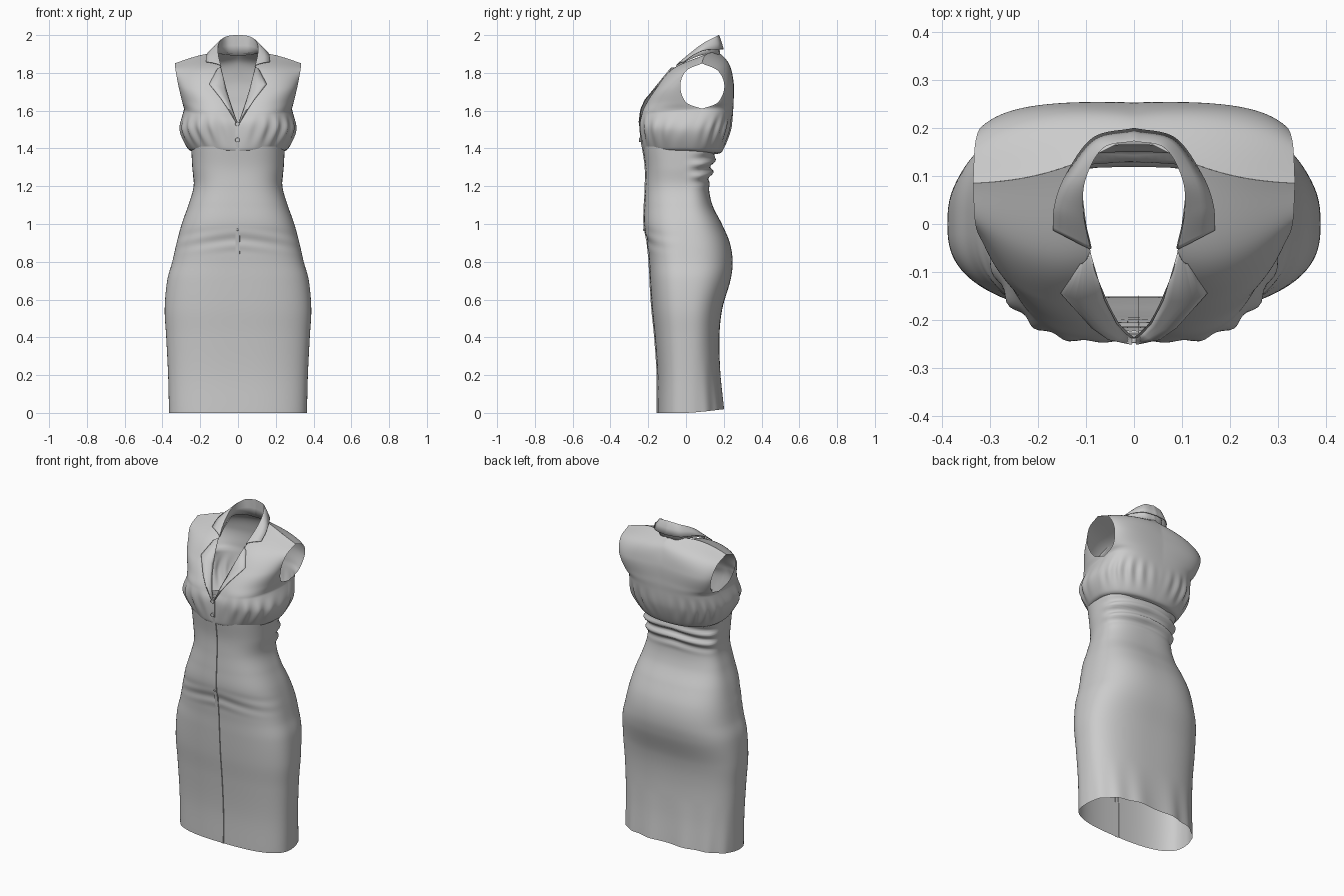
import bpy, math
from mathutils import Vector

if "Cube" in bpy.data.objects:
    bpy.data.objects.remove(bpy.data.objects["Cube"])


def smooth_curve(pts, n):
    """Catmull-Rom through pts, n samples per span."""
    p = [Vector(q) for q in pts]
    p = [2 * p[0] - p[1]] + p + [2 * p[-1] - p[-2]]
    out = []
    for i in range(1, len(p) - 2):
        a, b, c, d = p[i - 1:i + 3]
        for k in range(n):
            t = k / n
            out.append(0.5 * (2 * b + (c - a) * t + (2 * a - 5 * b + 4 * c - d) * t * t
                              + (3 * b - a - 3 * c + d) * t ** 3))
    return out + [p[-2].copy()]


def bezier(a, b, c, d, t):
    s = 1 - t
    return a * s ** 3 + 3 * b * s * s * t + 3 * c * s * t * t + d * t ** 3


def sheet(name, rows, closed=False, mirror=False, flip=False, thick=0, angle=60):
    """Grid surface from equal-length rows of points."""
    w = len(rows[0])
    verts = [tuple(p) for r in rows for p in r]
    faces = []
    for j in range(len(rows) - 1):
        for i in range(w if closed else w - 1):
            k = (i + 1) % w
            f = (j * w + i, j * w + k, (j + 1) * w + k, (j + 1) * w + i)
            faces.append(f[::-1] if flip else f)
    me = bpy.data.meshes.new(name)
    me.from_pydata(verts, [], faces)
    ob = bpy.data.objects.new(name, me)
    bpy.context.collection.objects.link(ob)
    if mirror:
        m = ob.modifiers.new("mirror", 'MIRROR')
        m.merge_threshold = 0.0005
    if thick:
        s = ob.modifiers.new("thickness", 'SOLIDIFY')
        s.thickness = thick
        s.offset = 0
    bpy.ops.object.select_all(action='DESELECT')
    ob.select_set(True)
    bpy.context.view_layer.objects.active = ob
    bpy.ops.object.shade_smooth_by_angle(angle=math.radians(angle))
    return ob


def bump(x, lo, hi):
    """Soft window, 1 in the middle and 0 outside lo..hi."""
    return math.sin(math.pi * (x - lo) / (hi - lo)) ** 2 if lo < x < hi else 0


# Skirt and waist: height with half width, front y and back y
profile = [(0.0, .365, -.152, .20), (.2, .37, -.152, .183), (.4, .38, -.165, .177),
           (.55, .388, -.18, .192), (.7, .375, -.19, .235), (.8, .348, -.195, .247),
           (.9, .325, -.205, .232), (1.0, .298, -.222, .19), (1.1, .263, -.22, .14),
           (1.2, .235, -.215, .122), (1.3, .242, -.215, .14), (1.41, .248, -.23, .165)]
prof = smooth_curve([(w, f, b) for z, w, f, b in profile], 10)
heights = smooth_curve([(z, 0, 0) for z, *_ in profile], 10)
rings = []
for h, (w, f, b) in zip(heights, prof):
    z, ring = h.x, []
    for i in range(112):
        a = 2 * math.pi * i / 112
        c, s = math.cos(a), math.sin(a)
        n = 2 / 2.65
        x = w * math.copysign(abs(c) ** n, c)
        y = (b if s > 0 else -f) * math.copysign(abs(s) ** n, s)
        back, front = max(0, s), max(0, -s)
        # bunched folds at the back waist, faint creases on the lap, hem flutes
        g = .014 * bump(z, 1.17, 1.42) * min(1, back * 2) * math.sin(z * 95 + 2.2 * abs(c))
        g += .003 * bump(z, .82, 1.0) * front * math.sin(z * 80 + 5 * abs(c))
        g += .006 * max(0, 1 - z / .3) * back * math.cos(a * 14)
        r = 1 + g / math.hypot(x, y)
        ring.append((x * r, y * r, z + .02 * back * max(0, 1 - z / .3)))
    rings.append(ring)
sheet("skirt", rings, closed=True)

# Bodice: rows of four control points, side or armhole edge to centre
front = [
    [(.235, 0, 1.385), (.235, -.13, 1.385), (.13, -.225, 1.385), (0, -.222, 1.385)],
    [(.27, .01, 1.405), (.27, -.15, 1.405), (.14, -.245, 1.405), (0, -.233, 1.405)],
    [(.308, .035, 1.50), (.32, -.19, 1.50), (.17, -.275, 1.51), (0, -.236, 1.52)],
    [(.285, .085, 1.61), (.295, -.20, 1.59), (.16, -.272, 1.58), (.018, -.22, 1.575)],
    [(.295, .0, 1.645), (.29, -.16, 1.64), (.16, -.25, 1.63), (.035, -.20, 1.63)],
    [(.315, -.03, 1.73), (.29, -.13, 1.72), (.17, -.19, 1.71), (.06, -.15, 1.71)],
    [(.33, .0, 1.81), (.27, -.04, 1.815), (.18, -.09, 1.82), (.09, -.06, 1.825)],
    [(.335, .085, 1.85), (.247, .088, 1.8825), (.183, .102, 1.902), (.1154, .129, 1.907)]]
back = [
    [(.235, 0, 1.385), (.235, .1, 1.375), (.13, .165, 1.37), (0, .165, 1.37)],
    [(.27, .01, 1.405), (.27, .14, 1.395), (.15, .20, 1.39), (0, .195, 1.39)],
    [(.308, .035, 1.50), (.31, .19, 1.50), (.17, .24, 1.50), (0, .238, 1.50)],
    [(.285, .085, 1.61), (.295, .24, 1.61), (.15, .252, 1.61), (0, .25, 1.61)],
    [(.295, .17, 1.645), (.275, .24, 1.65), (.15, .257, 1.66), (0, .252, 1.67)],
    [(.315, .203, 1.73), (.27, .25, 1.74), (.15, .255, 1.75), (0, .25, 1.76)],
    [(.33, .17, 1.81), (.25, .21, 1.835), (.13, .23, 1.85), (0, .226, 1.85)],
    [(.335, .085, 1.85), (.20, .09, 1.90), (.12, .12, 1.92), (0, .185, 1.90)]]


def panel(name, ctrl, flip):
    cols = []
    for k in range(4):
        c = [r[k] for r in ctrl]
        # the side seam ends at the underarm, where the armhole begins
        cols.append(smooth_curve(c[:4], 10) + smooth_curve(c[3:], 10)[1:] if k == 0
                    else smooth_curve(c, 10))
    rows = []
    for q in zip(*cols):
        row = []
        for i in range(41):
            t = i / 40
            p = bezier(*q, t)
            # gathers above the waist seam, fading at the side and centre
            g = .007 * bump(p.z, 1.385, 1.60) * math.sin(math.pi * t) * math.sin(t * 38 + p.z * 12)
            p += Vector((p.x, p.y, 0)).normalized() * g
            p.x = max(0, p.x)
            row.append(p)
        rows.append(row)
    sheet(name, rows, mirror=True, flip=flip)


panel("bodice_front", front, True)
panel("bodice_back", back, False)

# Collar: seam up to the rolled fold, then down to the outer edge
seam = [(0, .178, 1.89), (.06, .165, 1.895), (.107, .11, 1.90), (.107, .03, 1.875), (.09, -.05, 1.83)]
fold = [(0, .173, 2.0), (.065, .158, 1.99), (.103, .09, 1.955), (.106, .02, 1.90), (.092, -.052, 1.838)]
edge = [(0, .198, 1.925), (.085, .178, 1.925), (.142, .10, 1.92), (.165, .04, 1.895), (.168, -.012, 1.858)]
a, b, c = (smooth_curve(q, 8) for q in (seam, fold, edge))
up = Vector((0, 0, .004))
rows = [a, [p.lerp(q, .5) for p, q in zip(a, b)], b,
        [p.lerp(q, .12) + up for p, q in zip(b, c)],
        [p.lerp(q, .55) + up for p, q in zip(b, c)], c]
sheet("collar", rows, mirror=True, thick=.004)

# Lapels: folded back from the neckline, pointed at the notch
roll = [(.004, -.24, 1.535), (.02, -.226, 1.58), (.037, -.207, 1.63), (.062, -.158, 1.71), (.091, -.06, 1.828)]
tip = [(.008, -.243, 1.535), (.055, -.238, 1.61), (.088, -.215, 1.66), (.152, -.143, 1.74), (.112, -.083, 1.815)]
rows = []
for p, q in zip(roll, tip):
    p, q = Vector(p), Vector(q)
    rows.append([p.lerp(q, i / 6) + Vector((0, -.008, .004)) * math.sin(math.pi * i / 6) for i in range(7)])
sheet("lapels", rows, mirror=True, thick=.004, angle=40)

# Button placket down the centre front
rows = [[(x, f - d, h.x) for x, d in ((-.014, -.003), (-.012, .004), (.008, .004), (.010, -.003))]
        for h, (w, f, b) in zip(heights, prof)]
rows += [[(x, y - d, z) for x, d in ((-.014, -.003), (-.012, .004), (.008, .004), (.010, -.003))]
         for z, y in ((1.43, -.235), (1.48, -.237), (1.53, -.235))]
sheet("placket", rows, angle=30)

# Buttons
for i, (z, y, r) in enumerate(((1.53, -.243, .012), (1.445, -.243, .012), (.97, -.222, .006))):
    bpy.ops.mesh.primitive_cylinder_add(vertices=20, radius=r, depth=.01,
                                        location=(-.003, y, z), rotation=(math.pi / 2, 0, 0))
    ob = bpy.context.object
    ob.name = f"button_{i + 1}"
    m = ob.modifiers.new("rounded", 'BEVEL')
    m.width, m.segments = .002, 2
    bpy.ops.object.shade_smooth_by_angle(angle=math.radians(40))
